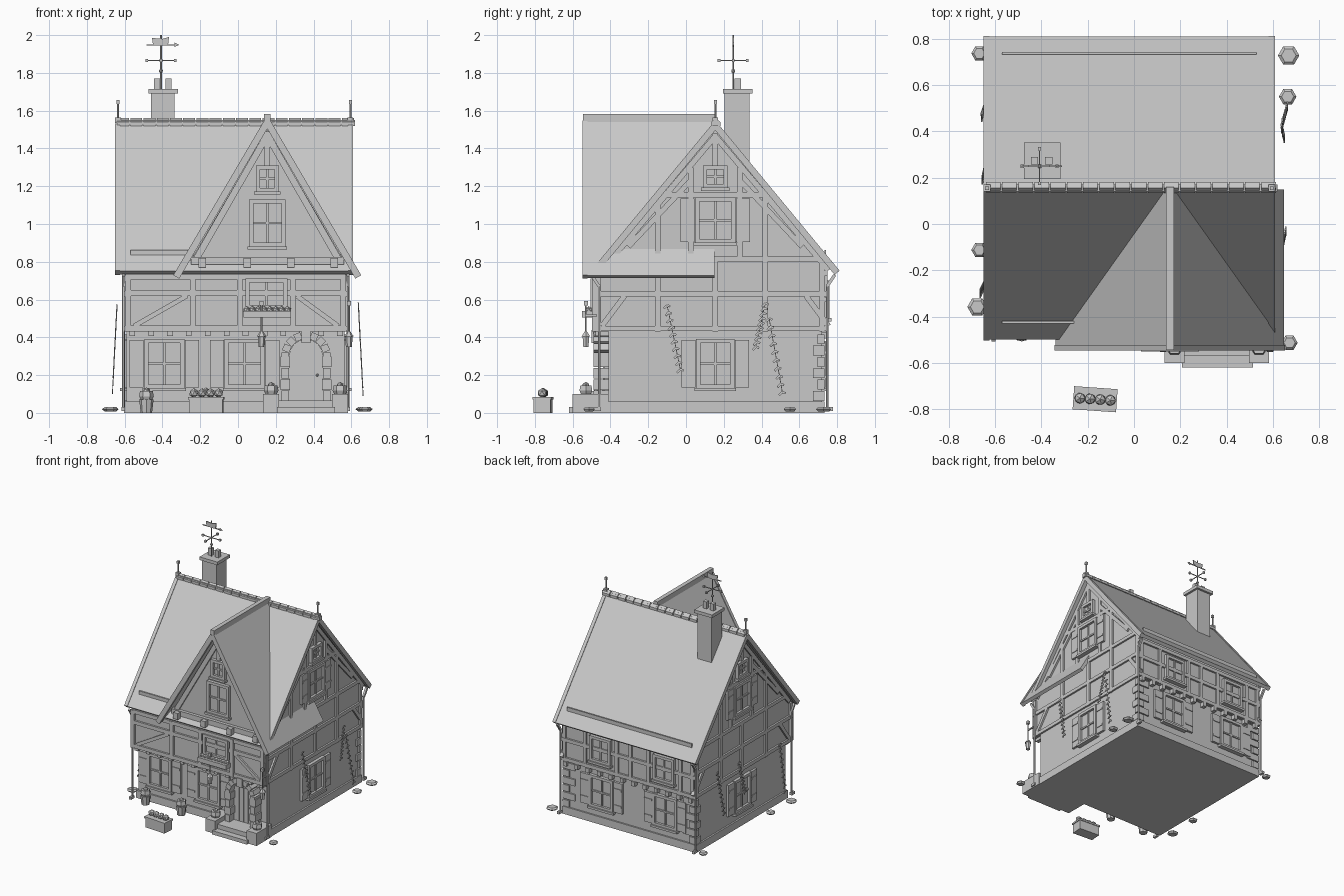
import bpy, bmesh, math
from mathutils import Matrix, Vector

cube = bpy.data.objects.get("Cube")
if cube:
    bpy.data.objects.remove(cube, do_unlink=True)

grey = bpy.data.materials.new("plain_grey")
grey.use_nodes = True
grey.diffuse_color = (0.58, 0.58, 0.58, 1)
grey.node_tree.nodes["Principled BSDF"].inputs["Base Color"].default_value = grey.diffuse_color

parts = {}
I = Matrix()
T = Matrix.Translation


def turn(degrees, axis="Z"):
    return Matrix.Rotation(math.radians(degrees), 4, axis)


def mesh(name):
    if name not in parts:
        parts[name] = bmesh.new()
    return parts[name]


def box(name, centre, size, M=I):
    bmesh.ops.create_cube(mesh(name), size=1, matrix=M @ T(centre) @ Matrix.Diagonal((*size, 1)))


def span(name, x, y, z, M=I):
    """Box given by its ranges."""
    box(name, [sum(r) / 2 for r in (x, y, z)], [r[1] - r[0] for r in (x, y, z)], M)


def bar(name, p, q, wide, deep, M=I, y=0):
    """Beam between two (x, z) points of a wall plane; outward is -y."""
    d = Vector(q) - Vector(p)
    mid = (Vector(p) + Vector(q)) / 2
    tilt = Matrix.Rotation(-math.atan2(d.y, d.x), 4, "Y")
    box(name, (0, 0, 0), (d.length, deep, wide), M @ T((mid.x, y, mid.y)) @ tilt)


def prism(name, pts, y0, y1, M=I):
    bm = mesh(name)
    a, b = [[bm.verts.new(M @ Vector((x, y, z))) for x, z in pts] for y in (y0, y1)]
    faces = [bm.faces.new(a), bm.faces.new(b[::-1])]
    for i in range(len(pts)):
        faces.append(bm.faces.new((a[i - 1], b[i - 1], b[i], a[i])))
    bmesh.ops.recalc_face_normals(bm, faces=faces)


def cone(name, x, y, z0, z1, r0, r1, sides=6):
    bmesh.ops.create_cone(mesh(name), cap_ends=True, segments=sides, radius1=r0, radius2=r1,
                          depth=z1 - z0, matrix=T((x, y, (z0 + z1) / 2)) @ turn(90))


def ball(name, centre, r, M=I):
    bmesh.ops.create_icosphere(mesh(name), subdivisions=1, radius=r, matrix=M @ T(centre))


def window(M, u, z0, z1, w, shutters=True):
    a, b, mid = u - w / 2, u + w / 2, (z0 + z1) / 2
    span("window_glass", (a, b), (-.006, .01), (z0, z1), M)
    for x in (a, b):
        bar("window_frames", (x, z0), (x, z1), .022, .05, M)
    for z in (z0, z1):
        bar("window_frames", (a - .011, z), (b + .011, z), .022, .05, M)
    bar("window_bars", (u, z0), (u, z1), .012, .03, M)
    bar("window_bars", (a, mid), (b, mid), .012, .03, M)
    span("window_sills", (a - .02, b + .02), (-.035, 0), (z0 - .025, z0 - .008), M)
    if shutters:
        for s in (-1, 1):
            c = u + s * (w / 2 + .052)
            box("shutters", (c, -.008, mid), (.075, .02, z1 - z0 + .01), M)
            for z in (z0 + .05, z1 - .05):
                box("shutter_rails", (c, -.018, z), (.065, .01, .015), M)


# wall planes
FRONT, UPPER, GABLE = T((0, -.41, 0)), T((0, -.48, 0)), T((0, -.455, 0))
BACK, BACK_UP = T((0, .72, 0)) @ turn(180), T((0, .735, 0)) @ turn(180)
SIDE = turn(90)
MID = .155

# main body with the front jetty
prism("house_body", [(-.41, 0), (.72, 0), (.72, .43), (.735, .43), (.735, .8),
                     (MID, 1.5), (-.48, .738), (-.48, .43), (-.41, .43)], -.565, .59, SIDE)
span("plinth", (-.603, .578), (-.422, .732), (0, .06))
prism("front_gable_wall", [(-.255, .74), (.565, .74), (.565, .8), (MID, 1.5), (-.255, .8)], -.455, .1)

# roofs, edge boards and ridge
for s in (-1, 1):
    eave, top = (MID + s * .645, .742), (MID, 1.522)
    bar("main_roof", eave, top, .026, 1.22, SIDE, .02)
    for x in (-.637, .595):
        bar("main_bargeboards", eave, top, .034, .027, SIDE, -x)
    eave, top = (MID + s * .482, .72), (MID, 1.54)
    bar("gable_roof", eave, top, .026, .69, I, -.195)
    bar("gable_bargeboards", eave, top, .036, .025, I, -.535)
span("gable_ridge", (.138, .172), (-.545, .16), (1.54, 1.582))
for i in range(18):
    x = -.64 + i * .07
    prism("ridge_tiles", [(.135, 1.52), (.135, 1.54), (MID, 1.562), (.182, 1.54), (.182, 1.52)],
          -x - .063, -x, SIDE)
span("ridge_bed", (-.64, .62), (.14, .17), (1.52, 1.55))
for x in (-.635, .595):
    cone("finials", x, MID, 1.54, 1.64, .006, .006)
    box("finials", (x, MID, 1.645), (.016, .016, .022))
    box("finials", (x, MID, 1.55), (.03, .03, .03))
span("back_snow_guard", (-.57, .53), (.732, .742), (.83, .862))
span("front_snow_guard", (-.57, -.25), (-.43, -.42), (.83, .862))

# chimney and weather vane
VX, VY = -.408, .25
span("chimney", (-.46, -.335), (.205, .335), (1.25, 1.69))
span("chimney_cap", (-.475, -.318), (.195, .352), (1.69, 1.715))
for x in (-.43, -.368):
    span("chimney_pots", (x - .016, x + .016), (.258, .29), (1.715, 1.77))
cone("vane_pole", VX, VY, 1.7, 2, .005, .005)
ball("vane_ball", (VX, VY, 1.81), .012)
for size in ((.15, .005, .005), (.005, .15, .005)):
    box("vane_arms", (VX, VY, 1.865), size)
for dx, dy in ((1, 0), (-1, 0), (0, 1), (0, -1)):
    box("vane_tips", (VX + dx * .075, VY + dy * .075, 1.865), (.014, .014, .016))
span("vane_arrow", (-.485, -.32), (.247, .253), (1.945, 1.951))
prism("vane_arrow", [(-.335, 1.938), (-.335, 1.96), (-.31, 1.948)], .247, .253)
prism("vane_figure", [(-.45, 1.95), (-.37, 1.95), (-.365, 1.99), (-.4, 1.98), (-.455, 1.985)], .246, .254)

# timbers of the front upper storey
for z in (.447, .635, .72):
    bar("front_timbers", (-.595, z), (.57, z), .03, .03, UPPER)
for x in (-.582, -.24, .01, .29, .557):
    bar("front_timbers", (x, .43), (x, .73), .03, .034, UPPER)
bar("front_timbers", (-.55, .46), (-.27, .62), .025, .026, UPPER)
bar("front_timbers", (.53, .46), (.31, .62), .025, .026, UPPER)
window(UPPER, .15, .56, .7, .2, False)
span("window_box", (.03, .28), (-.07, 0), (.505, .54), UPPER)
for i in range(8):
    ball("window_box_flowers", (.045 + i * .031, -.035, .545), .02, UPPER)

# timbers of the front gable
bar("gable_timbers", (-.25, .805), (.56, .805), .04, .05, GABLE)
bar("gable_timbers", (MID, 1.3), (MID, 1.49), .03, .028, GABLE)
for s in (-1, 1):
    bar("gable_timbers", (MID + s * .39, .79), (MID, 1.47), .035, .03, GABLE)
for x in (-.19, .05, .28, .51):
    box("gable_corbels", (x, -.03, .795), (.04, .06, .05), GABLE)
window(GABLE, MID, .89, 1.12, .17, False)
window(GABLE, MID, 1.18, 1.3, .1, False)

# timbers and windows of both side walls
for s, x in ((1, .565), (-1, -.59)):
    M = T((x, 0, 0)) @ turn(90 * s)

    def beam(y0, z0, y1, z1, w=.028):
        bar("side_timbers", (s * y0, z0), (s * y1, z1), w, .028, M)
    for y0, y1, z in ((-.49, .745, .447), (-.49, .745, .63), (-.42, .73, .815), (-.12, .43, 1.155)):
        beam(y0, z, y1, z)
    for y, top in ((-.465, .74), (-.15, 1.12), (MID, .82), (.42, 1.15), (.72, .8)):
        beam(y, .43, y, top)
    for k in (-1, 1):
        beam(MID + k * .6, .755, MID, 1.465, .03)
        beam(MID + k * .46, .88, MID + k * .13, 1.23)
        beam(MID + k * .6, .46, MID + k * .48, .62)
        beam(MID + k * .13, .82, MID + k * .13, 1.3)
    beam(MID, 1.3, MID, 1.48)
    window(M, s * MID, .91, 1.13, .19)
    window(M, s * MID, 1.2, 1.3, .11, False)
    window(M, s * MID, .14, .38, .18)

    # hanging vines, leaning out at the foot
    vines = ((-.1, .57, -.03, .23), (.42, .58, .37, .35), (.44, .5, .51, .11))
    if s < 0:
        vines = ((.52, .57, .46, .23), (.25, .55, .19, .3), (-.26, .5, -.3, .12))
    lean = M @ T((0, -.072 if s > 0 else -.05, .58)) @ turn(-3, "X") @ T((0, 0, -.58))
    for y0, z0, y1, z1 in vines:
        bar("vine_stems", (s * y0, z0), (s * y1, z1), .004, .004, lean)
        for i in range(10):
            t = i / 9
            u, z = s * (y0 + (y1 - y0) * t), z0 + (z1 - z0) * t
            for k in (-.017, .017):
                bar("vine_leaves", (u, z), (u + k, z - .012 + k / 3), .011, .006, lean)

# timbers and windows of the back
for z in (.447, .6, .74):
    bar("back_timbers", (-.575, z), (.6, z), .028, .03, BACK_UP)
for u in (-.55, -.37, -.09, .03, .19, .47, .575):
    bar("back_timbers", (u, .43), (u, .75), .028, .028, BACK_UP)
for u in (-.23, .33):
    window(BACK_UP, u, .51, .69, .16, False)
    window(BACK, u, .14, .37, .19)
for i in range(12):
    u = -.54 + i * .1
    box("joist_ends", (u, -.012, .412), (.03, .045, .035), BACK)
    box("joist_ends", (-u, -.035, .418), (.03, .07, .024), FRONT)

# ground floor front: windows, door and steps
for u in (-.39, .035):
    window(FRONT, u, .14, .38, .19)
DX, SPRING = .36, .3
arch = [(DX + .09 * math.cos(a), SPRING + .09 * math.sin(a)) for a in (math.pi * i / 8 for i in range(9))]
prism("door", arch + [(DX - .09, .06), (DX + .09, .06)], -.435, -.4)
for x in (-.06, -.02, .02, .06):
    span("door_boards", (DX + x - .017, DX + x + .017), (-.44, -.43), (.07, .34))
ball("door_knob", (DX + .06, -.445, .2), .008)
for i in range(9):
    r, size = (.11, (.04, .08, .037)) if i != 4 else (.105, (.07, .1, .05))
    box("door_arch", (r, 0, 0), size, T((DX, -.45, SPRING)) @ turn(-22.5 * i, "Y"))
for s in (-1, 1):
    for i in range(4):
        box("door_jambs", (DX + s * .11, -.45, .09 + i * .06), (.04 + i % 2 * .012, .08, .056))
span("upper_step", (.215, .505), (-.57, -.4), (0, .065))
span("lower_step", (.207, .513), (-.62, -.4), (0, .03))
for x in (.175, .54):
    span("step_piers", (x - .043, x + .043), (-.6, -.41), (0, .1))

# corner stones at the back
for x, sx in ((-.59, -1), (.565, 1)):
    for i in range(6):
        a, b = (.11, .035) if i % 2 else (.06, .06)
        box("corner_stones", (x + sx * (.012 - a / 2), .732 - b / 2, .09 + i * .06), (a, b, .052))

# downpipes with a bent neck up to the eaves
for x in (-.607, .582):
    for y, k in ((-.46, -1), (.747, 1)):
        cone("downpipes", x, y, .02, .68, .008, .008)
        bar("downpipe_necks", (y, .67), (y + k * .04, .73), .016, .016, SIDE, -x)
        box("downpipe_shoes", (x, y + k * .01, .02), (.02, .04, .02))

# lanterns
for x in (.125, .587):
    cone("lantern_poles", x, -.53, .42, .58, .005, .005)
    box("lantern_poles", (x, -.53, .58), (.02, .02, .025))
    span("lantern_arms", (x - .005, x + .005), (-.53, -.47), (.51, .52))
    cone("lanterns", x, -.53, .35, .405, .016, .02)
    cone("lantern_lids", x, -.53, .405, .43, .026, .008)

# potted plants: barrels by the wall, low bushes on the piers
for x, y, z in ((-.485, -.47, .07), (-.17, -.47, .07), (.175, -.53, .1), (.54, -.53, .1)):
    if z < .1:
        cone("flower_barrels", x, y, 0, z, .03, .038, 8)
    cone("pot_plants", x, y, z, z + .018, .03, .039)
    cone("pot_plants", x, y, z + .018, z + .045, .039, .034)
    ball("pot_flowers", (x, y, z + .045), .02)
TROUGH = T((-.168, -.757, 0)) @ turn(-4)
span("trough", (-.088, .088), (-.045, .045), (0, .08), TROUGH)
span("trough_rim", (-.094, .094), (-.05, .05), (.072, .085), TROUGH)
for i in range(4):
    ball("trough_plants", (-.066 + i * .044, 0, .105), .026, TROUGH)

# stepping stones
for x, y, r in ((.668, .728, .046), (.664, .55, .038), (.672, -.513, .035),
                (-.668, .737, .035), (-.668, -.112, .035), (-.677, -.358, .043)):
    cone("stepping_stones", x, y, .008, .02, r * .7, r)
    cone("stepping_stones", x, y, .02, .03, r, r * .7)

for name, bm in parts.items():
    data = bpy.data.meshes.new(name)
    bm.to_mesh(data)
    bm.free()
    data.materials.append(grey)
    bpy.context.scene.collection.objects.link(bpy.data.objects.new(name, data))
